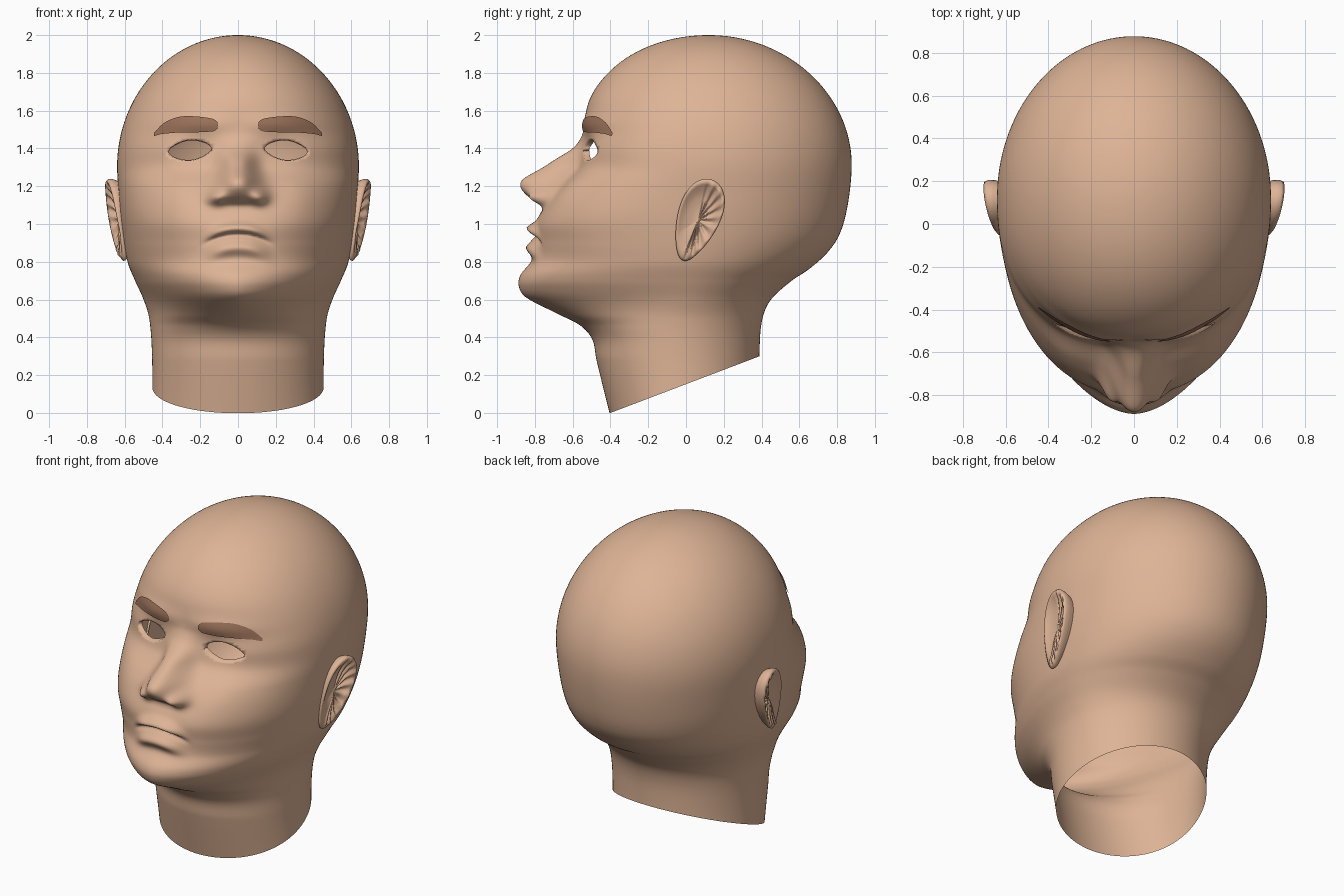
import bpy, bmesh, math

if "Cube" in bpy.data.objects:
    bpy.data.objects.remove(bpy.data.objects["Cube"])

def material(name, rgb):
    m = bpy.data.materials.new(name)
    m.diffuse_color = (*rgb, 1)
    m.use_nodes = True
    m.node_tree.nodes["Principled BSDF"].inputs["Base Color"].default_value = m.diffuse_color
    return m

SKIN = material("skin", (0.73, 0.455, 0.305))
BROW = material("eyebrow_brown", (0.32, 0.165, 0.10))

def curve(flat):
    """Smooth interpolating curve through (k, v) pairs."""
    ks, vs = flat[0::2], flat[1::2]
    n = len(ks)
    d = []
    for i in range(n):
        a, b = max(i - 1, 0), min(i + 1, n - 1)
        d.append((vs[b] - vs[a]) / (ks[b] - ks[a]))
    def f(k):
        if k <= ks[0]:
            return vs[0]
        if k >= ks[-1]:
            return vs[-1]
        i = 0
        while ks[i + 1] < k:
            i += 1
        h = ks[i + 1] - ks[i]
        t = (k - ks[i]) / h
        t2, t3 = t * t, t * t * t
        return ((2*t3 - 3*t2 + 1) * vs[i] + (t3 - 2*t2 + t) * h * d[i]
                + (3*t2 - 2*t3) * vs[i + 1] + (t3 - t2) * h * d[i + 1])
    return f

# Head profiles by height; above 1.3 they are scaled by a half-ellipse (skull cap)
half_width = curve([0, .455, .3, .455, .5, .47, .6, .5, .7, .545, .8, .585,
                    1, .618, 1.2, .635, 1.3, .64, 2, .64])
front = curve([0, -.405, .28, -.474, .39, -.497, .463, -.56, .52, -.67, .61, -.845,
               .67, -.885, .73, -.876, .81, -.815, .9, -.80, 1, -.795, 1.1, -.745,
               1.2, -.67, 1.3, -.575, 1.4, -.568, 1.5, -.567, 1.66, -.615, 1.85, -.65, 2, -.68])
back = curve([0, .39, .35, .39, .5, .405, .6, .45, .7, .56, .76, .65, .85, .75,
              .95, .815, 1.1, .856, 1.3, .877, 2, .877])
mid = curve([0, -.03, .4, -.04, .7, 0, 1, .08, 1.3, .12, 2, .12])
squareness = curve([0, 2, .42, 2, .58, 1.65, .7, 1.8, .9, 2.1, 1.1, 2.3, 1.4, 2.3, 1.6, 2.15, 1.9, 2])
nose_h = curve([1.07, 0, 1.1, .02, 1.147, .125, 1.2, .207, 1.247, .228, 1.326, .15, 1.4, .04, 1.46, .008, 1.52, 0])
nose_w = curve([1.07, .135, 1.15, .125, 1.22, .105, 1.32, .085, 1.45, .08])

def section(z):
    c = math.sqrt(max(0, 1 - (max(z - 1.3, 0) / .7) ** 2))
    m = mid(z)
    return half_width(z) * c, m, (m - front(z)) * c, (back(z) - m) * c, squareness(z)

def bump(x, z, cx, cz, sx, sz):
    return math.exp(-((x - cx) / sx) ** 2 - ((z - cz) / sz) ** 2)

def features(x, z):
    """Facial relief along y (negative = forward)."""
    x = abs(x)
    if x > .7 or z < .7 or z > 1.75:
        return 0
    y = -nose_h(z) * math.exp(-(x / nose_w(z)) ** 2.4)
    y -= .06 * bump(x, z, .115, 1.14, .045, .042)            # nostril wings
    y += .02 * bump(x, z, .20, 1.41, .10, .06)               # eye sockets
    y -= .018 * bump(x, z, .22, 1.53, .2, .05)               # brow ridge
    y -= .015 * bump(x, z, .33, 1.17, .12, .12)              # cheeks
    zc = .945 - .04 * (x / .16) ** 2                         # mouth line
    e = math.exp(-(x / .145) ** 4)
    y -= e * .045 * math.exp(-((z - zc - .032) / .03) ** 2)
    y -= e * .045 * math.exp(-((z - zc + .07) / .04) ** 2)
    y += math.exp(-(x / .165) ** 6) * .025 * math.exp(-((z - zc) / .013) ** 2)
    return y

def head_point(t, z):
    a, m, f, b, n = section(z)
    s, c = math.sin(t), math.cos(t)
    if c < 0:
        n = 2
    r = 1 / (abs(s) ** n + abs(c) ** n) ** (1 / n)
    x = a * r * s
    if c > 0:
        return x, m - f * r * c + features(x, z), z
    return x, m - b * r * c, z

def front_y(x, z):
    a, m, f, b, n = section(z)
    return m - f * max(0, 1 - (abs(x) / a) ** n) ** (1 / n) + features(x, z)

def side_x(y, z):
    a, m, f, b, n = section(z)
    q, n = ((m - y) / f, n) if y < m else ((y - m) / b, 2)
    return a * max(0, 1 - q ** n) ** (1 / n)

def finish(bm, name, mat):
    bmesh.ops.recalc_face_normals(bm, faces=bm.faces)
    for f in bm.faces:
        f.smooth = True
    me = bpy.data.meshes.new(name)
    bm.to_mesh(me)
    bm.free()
    me.materials.append(mat)
    ob = bpy.data.objects.new(name, me)
    bpy.context.collection.objects.link(ob)
    return ob

def skin_rows(bm, rows, closed):
    for r0, r1 in zip(rows, rows[1:]):
        n = len(r0)
        for i in range(n if closed else n - 1):
            j = (i + 1) % n
            bm.faces.new((r0[i], r0[j], r1[j], r1[i]))

# Head and neck: lofted rings, slanted open neck end
COLS = 200
angles = [u - .4 * math.sin(u) for u in (2 * math.pi * i / COLS - math.pi for i in range(COLS))]
heights = [.01 * i for i in range(130)]
heights += [1.3 + .7 * math.sin(math.pi / 2 * i / 84) for i in range(84)]
bm = bmesh.new()
rows = []
for w in heights:
    row = []
    for t in angles:
        z = w
        if w < .6:
            for _ in range(8):
                cut = .38 * (head_point(t, z)[1] + .4)
                z = .6 - (1 - w / .6) * (.6 - cut)
        row.append(bm.verts.new(head_point(t, z)))
    rows.append(row)
skin_rows(bm, rows, True)
pole = bm.verts.new((0, .12, 2))
for i in range(COLS):
    bm.faces.new((rows[-1][i], rows[-1][(i + 1) % COLS], pole))

# Eye openings: almond holes with a lid rim turned inward
EX, EZ = .254, 1.391
def eye_r(x, z):
    dx = abs(x) - EX
    dz = z - EZ + .08 * dx
    return (abs(dx / .12) ** 1.6 + abs(dz / .056) ** 1.6) ** (1 / 1.6)

def in_eye(f):
    c = f.calc_center_median()
    return c.y < 0 and eye_r(c.x, c.z) < 1

bmesh.ops.delete(bm, geom=[f for f in bm.faces if in_eye(f)], context='FACES')
rim = [e for e in bm.edges if e.is_boundary and e.verts[0].co.z > 1]
for v in {v for e in rim for v in e.verts}:
    s = 1 if v.co.x > 0 else -1
    r = eye_r(v.co.x, v.co.z)
    x, z = EX + (abs(v.co.x) - EX) / r, EZ + (v.co.z - EZ) / r
    v.co = (s * x, front_y(x, z), z)
ext = bmesh.ops.extrude_edge_only(bm, edges=rim)
for v in [g for g in ext["geom"] if isinstance(g, bmesh.types.BMVert)]:
    s = 1 if v.co.x > 0 else -1
    v.co = (s * (EX + (abs(v.co.x) - EX) * .95), v.co.y + .03, EZ + (v.co.z - EZ) * .93)
finish(bm, "head", SKIN)

# Eyebrows: thin plates following the brow
brow_z = curve([0, 1.522, .3, 1.527, .6, 1.526, .85, 1.505, 1, 1.473])
brow_h = curve([0, .014, .08, .033, .5, .043, .8, .032, 1, .008])
for side, s in (("left", 1), ("right", -1)):
    bm = bmesh.new()
    rows = []
    for i in range(41):
        u = i / 40
        x = .105 + .337 * u
        row = []
        for j in range(9):
            z = brow_z(u) + brow_h(u) * (j / 4 - 1)
            row.append(bm.verts.new((s * (x + .004 * u), front_y(x, z) - .008, z)))
        rows.append(row)
    skin_rows(bm, rows, False)
    finish(bm, side + "_eyebrow", BROW)

# Ears: rimmed tilted shells with a fluted bowl
RINGS = ((.92, -.3), (1, .35), (1.01, .8), (.95, 1), (.87, .85), (.74, .5), (.55, .25), (.3, .12), (.04, .1))
TILT = math.radians(20)
for side, s in (("left", 1), ("right", -1)):
    bm = bmesh.new()
    rows = []
    for scale, h in RINGS:
        row = []
        for i in range(96):
            k = 2 * math.pi * i / 96
            up = .225 * math.cos(k) * scale
            across = math.sin(k) * (.11 + .03 * math.cos(k)) * scale
            y = .062 + up * math.sin(TILT) + across * math.cos(TILT)
            z = 1.02 + up * math.cos(TILT) - across * math.sin(TILT)
            lift = .045 + .02 * math.cos(k) + .02 * math.sin(k)
            flute = 0
            if .2 < scale < .9 and math.sin(k) > -.2:
                flute = .009 * math.sin(16 * k)
            lobe = .02 * max(0, -math.cos(k) - .5) if scale < .9 else 0
            row.append(bm.verts.new((s * (side_x(y, z) + lift * h + flute + lobe), y, z)))
        rows.append(row)
    skin_rows(bm, rows, True)
    bm.faces.new(rows[-1])
    finish(bm, side + "_ear", SKIN)
